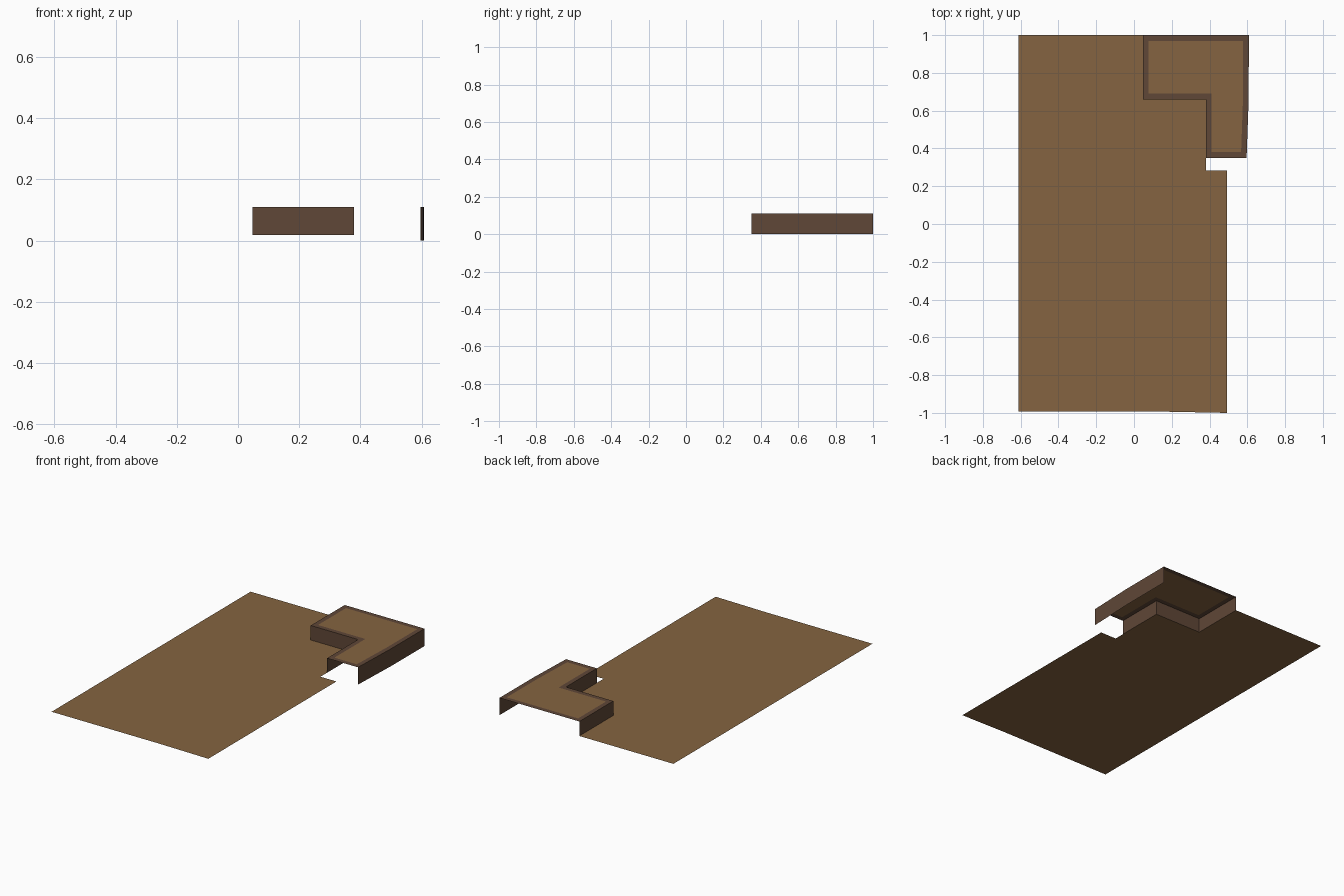
import bpy, bmesh

if "Cube" in bpy.data.objects:
    bpy.data.objects.remove(bpy.data.objects["Cube"])

GROUND_Z, ROOF_Z = 0.018, 0.11


def material(name, rgb):
    m = bpy.data.materials.new(name)
    m.diffuse_color = (*rgb, 1)
    m.use_nodes = True
    m.node_tree.nodes["Principled BSDF"].inputs["Base Color"].default_value = m.diffuse_color
    return m


tan = material("earth tan", (0.235, 0.127, 0.052))
brown = material("wall brown", (0.115, 0.063, 0.038))


def add_object(name, bm, *mats):
    me = bpy.data.meshes.new(name)
    bm.to_mesh(me)
    bm.free()
    for m in mats:
        me.materials.append(m)
    ob = bpy.data.objects.new(name, me)
    bpy.context.collection.objects.link(ob)
    return ob


def flat_outline(points, z):
    bm = bmesh.new()
    face = bm.faces.new([bm.verts.new((x, y, z)) for x, y in points])
    bm.normal_update()
    if face.normal.z < 0:
        face.normal_flip()
    return bm


def wall(name, path, bottom):
    # vertical sheet following a plan path, outside on the right of the path
    bm = bmesh.new()
    low = [bm.verts.new((x, y, bottom)) for x, y in path]
    top = [bm.verts.new((x, y, ROOF_Z)) for x, y in path]
    for i in range(len(path) - 1):
        bm.faces.new((low[i], low[i + 1], top[i + 1], top[i]))
    return add_object(name, bm, brown)


# plan lines of the L-shaped building
inner = [(0.048, 1.0), (0.048, 0.66), (0.38, 0.66), (0.38, 0.35)]
east = [(0.596, 0.35), (0.607, 0.66), (0.608, 1.0)]

# ground sheet, cut away around the building
ground = [(-0.612, 1.0), (-0.612, -0.993), (0.14, -0.993), (0.492, -1.0),
          (0.492, 0.283), (0.38, 0.283)] + inner[::-1]
add_object("ground", flat_outline(ground, GROUND_Z), tan)

# flat roof with a brown rim
bm = flat_outline(inner + east, ROOF_Z)
rim = bmesh.ops.inset_region(bm, faces=bm.faces[:], thickness=0.03,
                             use_even_offset=True, use_boundary=True)
for f in rim["faces"]:
    f.material_index = 1
add_object("roof", bm, tan, brown)

# walls: stepped inner side and long east side, both ends open
wall("stepped_wall", inner, GROUND_Z)
wall("east_wall", east, 0.0)
